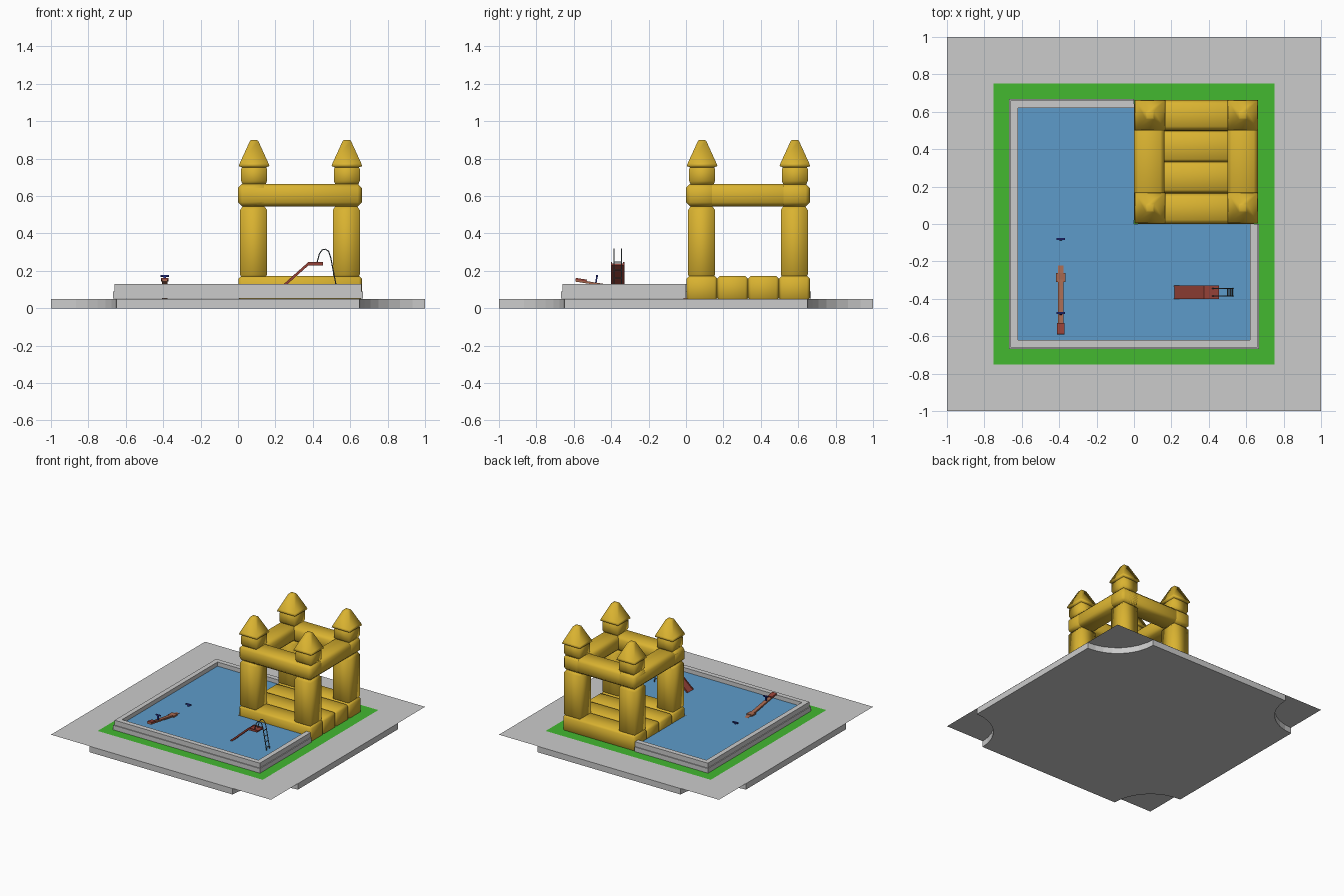
import bpy, bmesh, math
from mathutils import Vector, Matrix

if "Cube" in bpy.data.objects:
    bpy.data.objects.remove(bpy.data.objects["Cube"])


def material(name, rgb):
    m = bpy.data.materials.new(name)
    m.diffuse_color = (*rgb, 1)
    m.use_nodes = True
    m.node_tree.nodes["Principled BSDF"].inputs["Base Color"].default_value = m.diffuse_color
    return m


GOLD = material("gold_vinyl", (0.70, 0.45, 0.03))
WATER = material("water_blue", (0.11, 0.33, 0.59))
GREEN = material("grass_green", (0.056, 0.48, 0.03))
RED = material("brick_red", (0.30, 0.053, 0.038))
BROWN = material("plank_brown", (0.38, 0.14, 0.08))
BLUE = material("handle_blue", (0.02, 0.03, 0.25))
STEEL = material("dark_steel", (0.10, 0.13, 0.15))


def finish(name, bm, mat=None, smooth=False):
    bmesh.ops.recalc_face_normals(bm, faces=bm.faces)
    for f in bm.faces:
        f.smooth = smooth
    me = bpy.data.meshes.new(name)
    bm.to_mesh(me)
    bm.free()
    ob = bpy.data.objects.new(name, me)
    bpy.context.collection.objects.link(ob)
    if mat:
        me.materials.append(mat)
    return ob


def box(name, lo, hi, mat=None, bevel=0, matrix=None):
    lo, hi = Vector(lo), Vector(hi)
    bm = bmesh.new()
    bmesh.ops.create_cube(bm, size=1)
    bmesh.ops.scale(bm, vec=hi - lo, verts=bm.verts)
    bmesh.ops.translate(bm, vec=(lo + hi) / 2, verts=bm.verts)
    if bevel:
        bmesh.ops.bevel(bm, geom=bm.edges[:], offset=bevel, segments=1, affect='EDGES')
    if matrix:
        bm.transform(matrix)
    return finish(name, bm, mat, bevel > 0)


def prism(name, pts, z0, z1, mat=None):
    bm = bmesh.new()
    f = bm.faces.new([bm.verts.new((x, y, z0)) for x, y in pts])
    if z1 > z0:
        r = bmesh.ops.extrude_face_region(bm, geom=[f], use_keep_orig=True)
        vs = [v for v in r["geom"] if isinstance(v, bmesh.types.BMVert)]
        bmesh.ops.translate(bm, vec=(0, 0, z1 - z0), verts=vs)
    bmesh.ops.triangulate(bm, faces=[f for f in bm.faces if len(f.verts) > 4])
    return finish(name, bm, mat)


def tower(name, cx, cy, profile, mat):
    # square sections stacked from (half width, height) pairs
    bm = bmesh.new()
    rings = [[bm.verts.new((cx + sx * h, cy + sy * h, z))
              for sx, sy in ((-1, -1), (1, -1), (1, 1), (-1, 1))] for h, z in profile]
    for a, b in zip(rings, rings[1:]):
        for i in range(4):
            j = (i + 1) % 4
            bm.faces.new((a[i], a[j], b[j], b[i]))
    bm.faces.new(rings[0])
    bm.faces.new(rings[-1])
    return finish(name, bm, mat, True)


def rod(name, pts, r, mat):
    cu = bpy.data.curves.new(name, 'CURVE')
    cu.dimensions = '3D'
    cu.bevel_depth = r
    cu.bevel_resolution = 1
    cu.use_fill_caps = True
    sp = cu.splines.new('POLY')
    sp.points.add(len(pts) - 1)
    for p, c in zip(sp.points, pts):
        p.co = (*c, 1)
    cu.materials.append(mat)
    ob = bpy.data.objects.new(name, cu)
    bpy.context.collection.objects.link(ob)


# base slab with a quarter circle cut out of each corner, under a thin paving sheet
outline = []
for k, (sx, sy) in enumerate(((-1, -1), (1, -1), (1, 1), (-1, 1))):
    start = math.radians(90 + 90 * k)
    for i in range(9):
        a = start - math.radians(90) * i / 8
        outline.append((sx + 0.35 * math.cos(a), sy + 0.35 * math.sin(a)))
prism("base_slab", outline, 0, 0.049)
square = ((-1, -1), (1, -1), (1, 1), (-1, 1))
prism("paving", square, 0.05, 0.05)
prism("lawn", [(x * 0.75, y * 0.75) for x, y in square], 0.052, 0.052, GREEN)


# L-shaped pool: lower step, rim and water
def ell(r):
    return [(0, r), (-r, r), (-r, -r), (r, -r), (r, 0)]


prism("pool_step", ell(0.667) + [(0, 0)], 0.052, 0.09)
prism("pool_rim", ell(0.66) + ell(0.62)[::-1], 0.09, 0.13)
prism("pool_water", ell(0.62) + [(0, 0)], 0.096, 0.096, WATER)

# inflatable castle: floor tubes, ring beams and corner towers
for i in range(4):
    box("floor_tube", (0.002, 0.002 + 0.165 * i, 0.04),
        (0.662, 0.167 + 0.165 * i, 0.173), GOLD, 0.015)
for s in (0, 0.5):
    box("beam_x", (0, s, 0.545), (0.662, s + 0.162, 0.665), GOLD, 0.022)
    box("beam_y", (s, 0, 0.545), (s + 0.162, 0.662, 0.665), GOLD, 0.022)
for cx in (0.083, 0.579):
    for cy in (0.083, 0.579):
        tower("column", cx, cy, [(0.058, 0.15), (0.072, 0.18), (0.072, 0.525), (0.055, 0.55)], GOLD)
        tower("turret", cx + 0.003, cy + 0.003,
              [(0.058, 0.655), (0.069, 0.68), (0.069, 0.745), (0.06, 0.765)], GOLD)
        tower("spire", cx + 0.003, cy + 0.003,
              [(0.06, 0.752), (0.082, 0.76), (0.076, 0.777), (0.022, 0.895), (0.014, 0.9)], GOLD)

# slide: bent chute with side lips
def chute(name, y0, y1, up):
    low = [(0.215, 0.085), (0.375, 0.228), (0.455, 0.228)]
    bm = bmesh.new()
    sec = low + [(x, z + up) for x, z in low[::-1]]
    rows = [[bm.verts.new((x, y, z)) for x, z in sec] for y in (y0, y1)]
    for r in rows:
        for a in (0, 1):
            bm.faces.new((r[a], r[a + 1], r[4 - a], r[5 - a]))
    for i in range(6):
        j = (i + 1) % 6
        bm.faces.new((rows[0][i], rows[0][j], rows[1][j], rows[1][i]))
    return finish(name, bm, RED)


chute("slide_bed", -0.398, -0.332, 0.010)
for y in (-0.402, -0.336):
    chute("slide_lip", y, y + 0.007, 0.018)

# slide ladder: two bent rails and rungs
for y in (-0.385, -0.345):
    rod("ladder_rail", [(x, y, z) for x, z in
        ((0.42, 0.235), (0.435, 0.29), (0.45, 0.312), (0.467, 0.316), (0.484, 0.305), (0.496, 0.27), (0.53, 0.095))],
        0.0035, STEEL)
for i in range(4):
    t = (i + 0.5) / 4
    x, z = 0.53 - 0.034 * t, 0.095 + 0.175 * t
    rod("ladder_rung", [(x, -0.385, z), (x, -0.345, z)], 0.003, STEEL)

# seesaw: tilted plank with seats and handles, far end under water
tilt = Matrix.Translation((-0.392, -0.285, 0.1)) @ Matrix.Rotation(math.radians(-9), 4, 'X')
box("seesaw_plank", (-0.015, -0.31, -0.006), (0.015, 0.31, 0.006), BROWN, matrix=tilt)
box("seesaw_pivot", (-0.418, -0.31, 0.06), (-0.367, -0.262, 0.108), BROWN)
for s in (-1, 1):
    y = s * 0.28
    box("seesaw_seat", (-0.02, y - 0.03, 0.004), (0.02, y + 0.03, 0.014), RED, matrix=tilt)
    y = s * 0.2
    box("handle_post", (-0.006, y - 0.004, 0), (0.006, y + 0.004, 0.046), BLUE, matrix=tilt)
    box("handle_bar", (-0.023, y - 0.005, 0.038), (0.023, y + 0.005, 0.047), BLUE, matrix=tilt)
